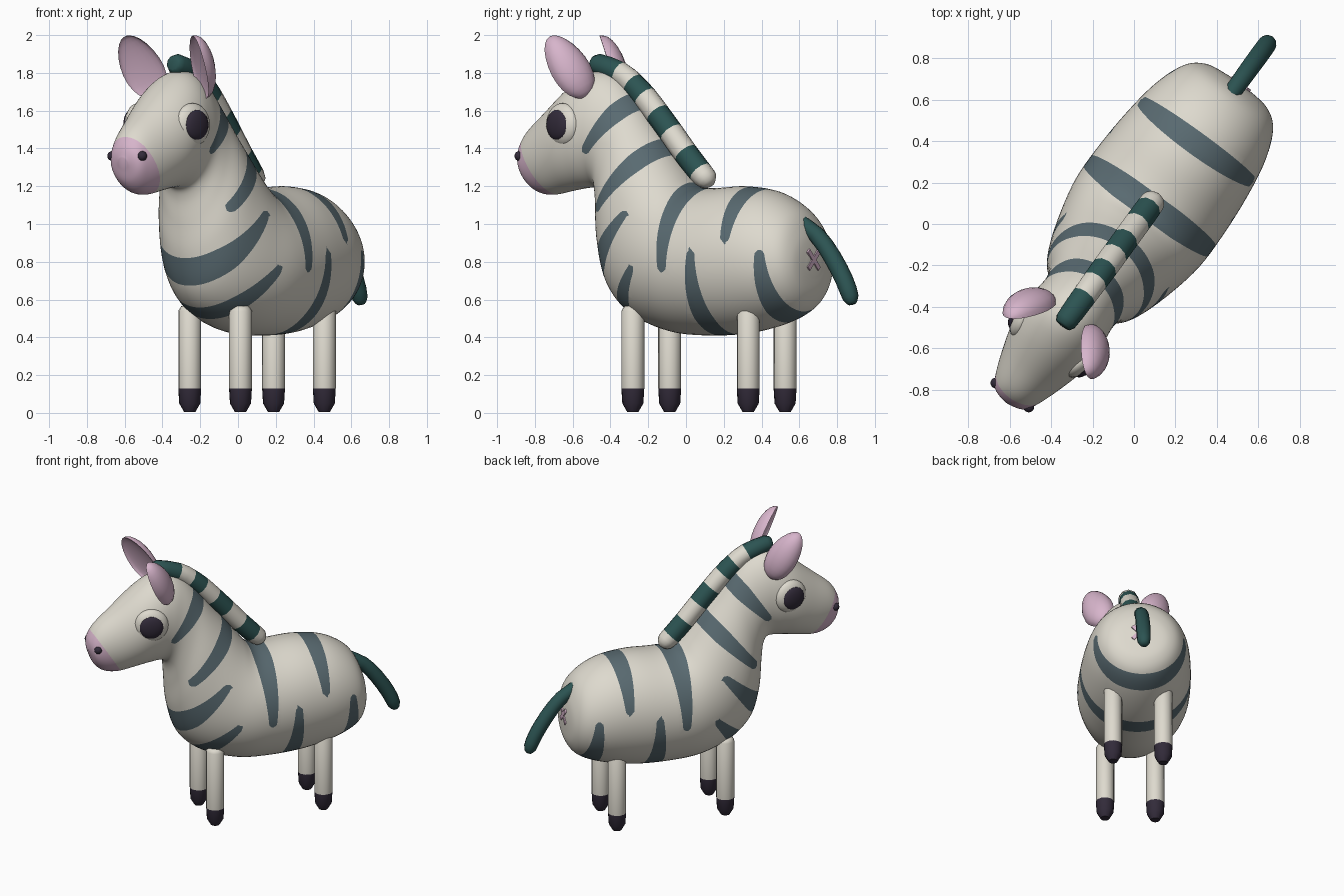
import bpy, bmesh, math
from mathutils import Vector, Matrix

if "Cube" in bpy.data.objects:
    bpy.data.objects.remove(bpy.data.objects["Cube"])

# The animal is built along local Y (nose at -Y), then turned to its heading
TURN = Matrix.Rotation(math.radians(-36), 4, 'Z') @ Matrix.Translation((.01, 0, 0))


def material(name, r, g, b):
    m = bpy.data.materials.new(name)
    m.diffuse_color = (r, g, b, 1)
    m.use_nodes = True
    m.node_tree.nodes["Principled BSDF"].inputs["Base Color"].default_value = m.diffuse_color
    return m


CREAM = material("cream", 0.73, 0.70, 0.62)
SLATE = material("slate", 0.10, 0.145, 0.165)
TEAL = material("teal", 0.025, 0.088, 0.085)
PINK = material("pink", 0.68, 0.46, 0.60)
DARK = material("dark_plum", 0.032, 0.024, 0.042)


def finish(name, bm, mats, angle=60):
    bmesh.ops.recalc_face_normals(bm, faces=bm.faces)
    bm.transform(TURN)
    for f in bm.faces:
        f.smooth = True
    me = bpy.data.meshes.new(name)
    bm.to_mesh(me)
    bm.free()
    for m in mats:
        me.materials.append(m)
    me.set_sharp_from_angle(angle=math.radians(angle))
    ob = bpy.data.objects.new(name, me)
    bpy.context.collection.objects.link(ob)
    return ob


def spline(p, i, t):
    a, b, c, d = (p[min(max(i + k, 0), len(p) - 1)] for k in (-1, 0, 1, 2))
    return 0.5 * (2 * b + (c - a) * t + (2 * a - 5 * b + 4 * c - d) * t * t
                  + (3 * b - a - 3 * c + d) * t ** 3)


def loft(rings, steps, sides, x0=0, mat=lambda seg: 0):
    """Ring = top y, top z, bottom y, bottom z, half width."""
    rings = [Vector(r) for r in rings]
    bm = bmesh.new()
    n = len(rings) - 1
    rows = []
    for k in range(n * steps + 1):
        i = min(k // steps, n - 1)
        ty, tz, by, bz, w = spline(rings, i, k / steps - i)
        row = []
        for j in range(sides):
            a = 2 * math.pi * j / sides
            c = math.cos(a)
            row.append(bm.verts.new((x0 + w * math.sin(a),
                                     (ty + by) / 2 + (ty - by) / 2 * c,
                                     (tz + bz) / 2 + (tz - bz) / 2 * c)))
        rows.append(row)
    for k in range(n * steps):
        for j in range(sides):
            m = (j + 1) % sides
            f = bm.faces.new((rows[k][j], rows[k][m], rows[k + 1][m], rows[k + 1][j]))
            f.material_index = mat(k // steps)
    bm.faces.new(rows[0]).material_index = mat(0)
    bm.faces.new(rows[-1]).material_index = mat(n - 1)
    return bm


def tube_rings(path):
    """Path points (y, z, radius) to loft rings square to the path."""
    out = []
    for i, (y, z, r) in enumerate(path):
        a, b = path[max(i - 1, 0)], path[min(i + 1, len(path) - 1)]
        d = Vector((b[0] - a[0], b[1] - a[1])).normalized() * r
        out.append((y - d.y, z + d.x, y + d.y, z - d.x, r))
    return out


def paint(bm, func, index):
    """Cut the surface along func = 0 and colour the inside."""
    bmesh.ops.triangulate(bm, faces=bm.faces)
    value = {v: func(v.co) for v in bm.verts}
    new = []
    for e in list(bm.edges):
        a, b = e.verts
        fa, fb = value[a], value[b]
        if fa * fb < 0:
            new.append(bmesh.utils.edge_split(e, a, fa / (fa - fb))[1])
    bmesh.ops.connect_verts(bm, verts=new)
    for f in bm.faces:
        if func(f.calc_center_median()) < 0:
            f.material_index = index


# Body, neck and head as one skin
body = loft([
    (.848, .84, .848, .73, .06), (.825, .96, .835, .62, .18), (.755, 1.08, .77, .53, .265),
    (.60, 1.17, .62, .465, .325), (.40, 1.20, .40, .42, .357), (.20, 1.19, .15, .41, .37),
    (.08, 1.20, -.07, .43, .365), (0, 1.28, -.29, .51, .333), (-.10, 1.41, -.43, .64, .295),
    (-.20, 1.53, -.49, .83, .258), (-.30, 1.66, -.505, 1.0, .215), (-.40, 1.76, -.515, 1.13, .20),
    (-.50, 1.81, -.55, 1.19, .205), (-.60, 1.80, -.64, 1.19, .213), (-.72, 1.73, -.74, 1.175, .205),
    (-.88, 1.60, -.86, 1.155, .165), (-1.0, 1.50, -.95, 1.17, .125), (-1.05, 1.42, -1.01, 1.22, .09),
    (-1.06, 1.35, -1.04, 1.29, .03)], 6, 64)

# Stripes: start y, z, half width, end y, z, half width
STRIPES = [
    (.115, .77, .028, .115, 1.4, .065), (.50, .93, .028, .485, 1.4, .06),
    (.30, .84, .025, .29, .30, .06), (.70, .84, .025, .73, .35, .06),
    (-.18, 1.05, .025, -.53, .68, .065), (-.11, .76, .025, -.37, .46, .055),
    (-.40, 1.09, .028, -.05, 1.46, .055), (-.51, 1.395, .025, -.25, 1.70, .055)]


def stripe_distance(co):
    p, best = Vector((co.y, co.z)), 9
    for ay, az, aw, by, bz, bw in STRIPES:
        a, d = Vector((ay, az)), Vector((by - ay, bz - az))
        k = min(max((p - a).dot(d) / d.length_squared, 0), 1)
        best = min(best, (p - a - d * k).length - aw - (bw - aw) * min(k * 1.6, 1))
    return best


paint(body, stripe_distance, 1)
paint(body, lambda co: co.y + 0.64 * (co.z - 1.46) + 1.03, 2)   # muzzle
finish("body", body, [CREAM, SLATE, PINK], 80)

# Banded mane
mane = [(.165, 1.205, .025), (.148, 1.23, .056), (.10, 1.275, .065), (.005, 1.375, .066),
        (-.09, 1.485, .066), (-.18, 1.585, .066), (-.262, 1.672, .066), (-.34, 1.742, .064),
        (-.425, 1.80, .062), (-.57, 1.847, .056), (-.60, 1.85, .032)]
finish("mane", loft(tube_rings(mane), 2, 10,
                    mat=lambda s: int(s == 9 or (s > 0 and s % 2 == 0))), [CREAM, TEAL])

# Tail
tail = [(.735, 1.02, .042), (.865, .94, .046), (.965, .825, .048), (1.045, .70, .048),
        (1.085, .61, .043), (1.095, .575, .02)]
finish("tail", loft(tube_rings(tail), 2, 10), [TEAL])

# Legs with dark hooves
LEG = [(.005, .03), (.05, .056), (.13, .061), (.54, .061), (.565, .045)]
for end, y in (("front", -.22), ("back", .535)):
    for side, x in (("left", -.166), ("right", .166)):
        rings = [(y + r, z, y - r, z, r) for z, r in LEG]
        finish(f"{end}_{side}_leg", loft(rings, 1, 12, x, lambda s: int(s < 2)),
               [CREAM, DARK])


def ball(name, centre, radii, mat, yaw=0):
    bm = bmesh.new()
    bmesh.ops.create_uvsphere(bm, u_segments=24, v_segments=14, radius=1)
    bm.transform(Matrix.Translation(centre) @ Matrix.Rotation(math.radians(yaw), 4, 'Z')
                 @ Matrix.Diagonal((*radii, 1)))
    finish(name, bm, [mat])


for side, m in (("left", -1), ("right", 1)):
    # Eyes and nostrils
    ball(f"{side}_eye", (m * .178, -.67, 1.525), (.058, .115, .115), CREAM, -m * 12)
    ball(f"{side}_pupil", (m * .213, -.68, 1.525), (.032, .08, .08), DARK, -m * 12)
    ball(f"{side}_nostril", (m * .098, -1.012, 1.36), (.026, .026, .026), DARK)

    # Cupped leaf-shaped ear opening forward and inward
    axis = Vector((.08, -.19, .32)).normalized()
    back = Vector((.455, .887, 0))
    back = (back - axis * back.dot(axis)).normalized()
    wide = back.cross(axis)
    ear = bmesh.new()
    bmesh.ops.create_uvsphere(ear, u_segments=20, v_segments=12, radius=1)
    for v in ear.verts:
        x, y, z = v.co
        depth = .085 * y if y > 0 else -.03 * y
        p = (Vector((.207, -.60, 1.843)) + wide * (x * .108 * (1 - .15 * z))
             + back * (depth - .035) + axis * (z * .19))
        v.co = (m * p.x, p.y, p.z)
    finish(f"{side}_ear", ear, [PINK])

# Small cross mark under the tail
mark = bmesh.new()
for a in (-45, 45):
    bmesh.ops.create_cube(mark, size=1, matrix=Matrix.Translation((.01, .835, .81))
                          @ Matrix.Rotation(math.radians(a), 4, 'Y')
                          @ Matrix.Diagonal((.135, .04, .026, 1)))
finish("rump_mark", mark, [PINK], 30)
